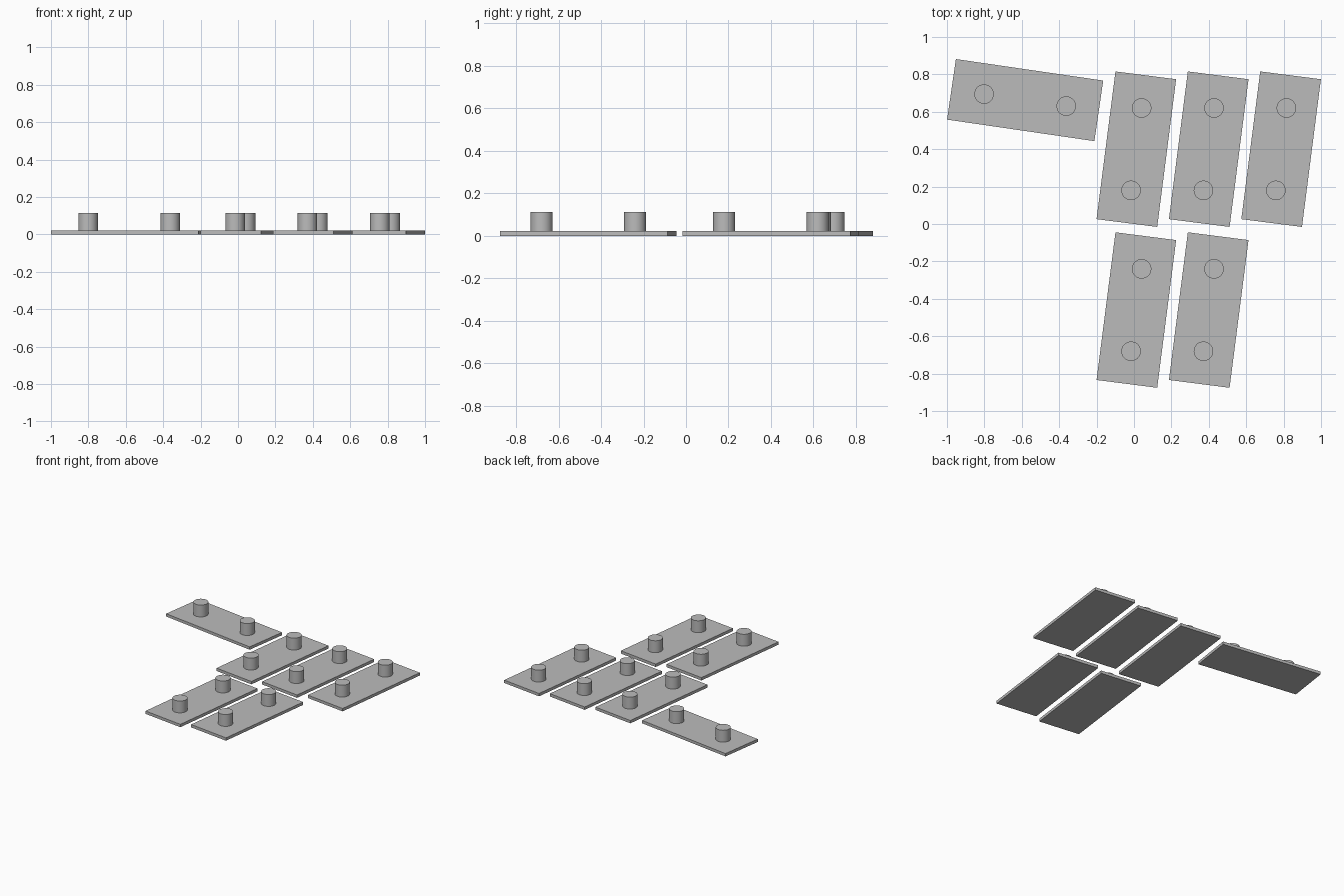
import bpy, math

if "Cube" in bpy.data.objects:
    bpy.data.objects.remove(bpy.data.objects["Cube"])

grey = bpy.data.materials.new("plain grey")
grey.diffuse_color = (0.5, 0.5, 0.5, 1)
grey.use_nodes = True
grey.node_tree.nodes["Principled BSDF"].inputs["Base Color"].default_value = grey.diffuse_color

LENGTH, WIDTH, THICK = 0.796, 0.327, 0.022
PEG_R, PEG_TOP, PEG_OFFSET = 0.052, 0.113, 0.222


def add_tile(name, x, y, degrees):
    """Thin slab lying along the given direction, with two round pegs on top."""
    a = math.radians(degrees)
    # slab
    bpy.ops.mesh.primitive_cube_add(size=1, location=(x, y, THICK / 2), rotation=(0, 0, a))
    slab = bpy.context.object
    slab.name = name + "_slab"
    slab.scale = (LENGTH, WIDTH, THICK)
    bpy.ops.object.transform_apply(location=False, rotation=False, scale=True)
    slab.data.materials.append(grey)
    # pegs, standing on the slab
    for side in (-1, 1):
        d = side * PEG_OFFSET
        bpy.ops.mesh.primitive_cylinder_add(
            vertices=48, radius=PEG_R, depth=PEG_TOP - THICK,
            location=(x + d * math.cos(a), y + d * math.sin(a), (PEG_TOP + THICK) / 2))
        peg = bpy.context.object
        peg.name = name + "_peg"
        peg.data.materials.append(grey)
        bpy.ops.object.shade_smooth_by_angle(angle=math.radians(30))


# back row of three, front row of two
STEP = 0.387
for i in range(3):
    add_tile("back_tile", 0.0125 + i * STEP, 0.40, 82.7)
for i in range(2):
    add_tile("front_tile", 0.0125 + i * STEP, -0.46, 82.7)

# crosswise tile at the left
add_tile("cross_tile", -0.582, 0.6625, -8.3)
